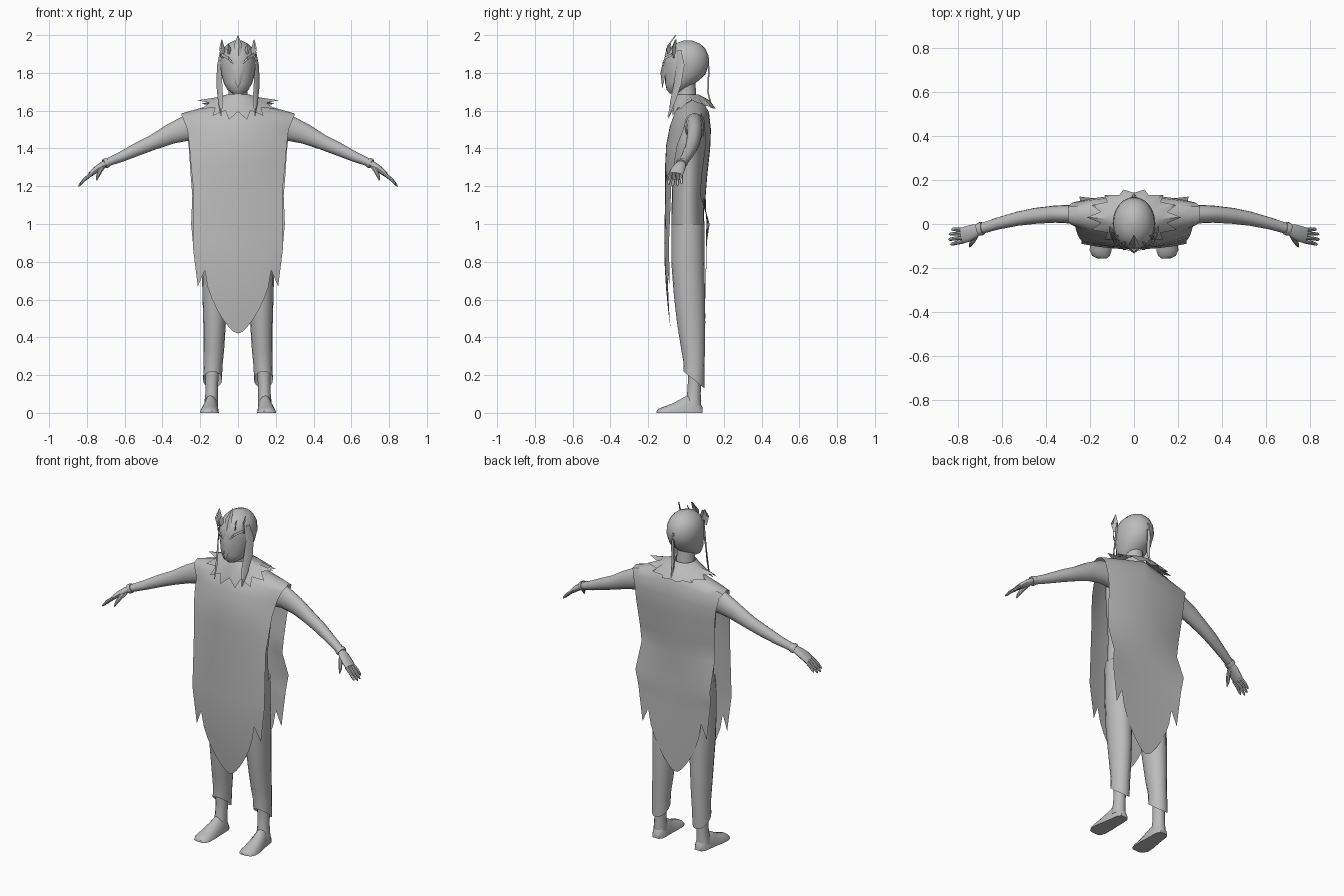
import bpy, math
from mathutils import Vector as V

cloth = bpy.data.materials.new("plain grey")
cloth.diffuse_color = (0.5, 0.5, 0.5, 1)


def make(name, verts, faces, mirror=False):
    me = bpy.data.meshes.new(name)
    me.from_pydata([tuple(v) for v in verts], [], faces)
    me.materials.append(cloth)
    ob = bpy.data.objects.new(name, me)
    bpy.context.collection.objects.link(ob)
    if mirror:
        ob.modifiers.new("mirror", 'MIRROR')
    return ob


def grid_faces(rows, cols, wrap):
    last = cols if wrap else cols - 1
    return [(r * cols + c, r * cols + (c + 1) % cols,
             (r + 1) * cols + (c + 1) % cols, (r + 1) * cols + c)
            for r in range(rows - 1) for c in range(last)]


def loft(name, rings, side, axis=None, n=16, mirror=False, caps=True, floor=False):
    """Ring = (x, y, z, radius along side, other radius, optional slope in y)."""
    pts = [V(r[:3]) for r in rings]
    verts = []
    for i, r in enumerate(rings):
        t = V(axis) if axis else (pts[min(i + 1, len(pts) - 1)] - pts[max(i - 1, 0)]).normalized()
        up = t.cross(V(side)).normalized()
        s = up.cross(t).normalized()
        for k in range(n):
            a = 2 * math.pi * k / n
            p = pts[i] + s * math.cos(a) * r[3] + up * math.sin(a) * r[4]
            if len(r) > 5:
                p.z += r[5] * (p.y - r[1])
            if floor:
                p.z = max(p.z, 0)
            verts.append(p)
    faces = grid_faces(len(rings), n, True)
    if caps:
        m = (len(rings) - 1) * n
        faces += [tuple(reversed(range(n))), tuple(range(m, m + n))]
    return make(name, verts, faces, mirror)


X, Y, Z = (1, 0, 0), (0, 1, 0), (0, 0, 1)

# Head, neck and torso
loft("head", [(0, -.06, 1.69, .025, .025), (0, -.05, 1.71, .055, .052),
              (0, -.03, 1.745, .075, .08), (0, -.005, 1.79, .088, .107),
              (0, .003, 1.85, .097, .12), (0, .004, 1.895, .093, .114),
              (0, .006, 1.93, .077, .095), (0, .008, 1.955, .052, .066),
              (0, .01, 1.972, .016, .02)], X, Z, 24)
loft("neck", [(0, .01, 1.58, .065, .06), (0, .005, 1.66, .05, .05),
              (0, -.005, 1.75, .05, .055)], X, Z)
loft("torso", [(0, .01, .8, .17, .085), (0, .01, .9, .19, .088), (0, .01, 1.15, .18, .085),
               (0, .02, 1.4, .205, .09), (0, .03, 1.52, .22, .075),
               (0, .035, 1.6, .12, .05)], X, Z, 20)

# Beak mask with brows
make("beak", [(0, -.122, 1.86), (.04, -.102, 1.83), (.012, -.118, 1.745),
              (0, -.126, 1.72), (0, -.135, 1.80)],
     [(0, 4, 1), (1, 4, 2), (2, 4, 3)], True)
make("brow", [(.01, -.121, 1.835), (.05, -.112, 1.885), (.085, -.075, 1.905),
              (.088, -.073, 1.89), (.05, -.118, 1.868)],
     [(0, 4, 1), (1, 4, 3, 2)], True)


# Flat strips: hair locks and crown feathers
def strip(name, path, width, mirror=True):
    verts = []
    for (x, y, z), (wx, wy) in zip(path, width):
        verts += [(x - wx, y - wy, z), (x + wx * .2, y - .008, z), (x + wx, y + wy, z)]
    return make(name, verts, grid_faces(len(path), 3, False), mirror)


strip("side_hair_lock", [(.09, -.035, 1.92), (.101, -.03, 1.84), (.099, -.045, 1.74),
                         (.092, -.07, 1.65), (.09, -.09, 1.57)],
      [(.005, .01), (.01, .022), (.016, .02), (.014, .014), (.001, .002)])
strip("back_hair_lock", [(0, .122, 1.88), (0, .124, 1.8), (0, .12, 1.7), (0, .14, 1.615)],
      [(.004, 0), (.012, 0), (.012, 0), (.001, 0)], False)
for i, (x, y, z0, z1, w) in enumerate([(.08, -.06, 1.88, 1.978, .015),
                                       (.045, -.09, 1.9, 1.955, .012)]):
    strip(f"crown_feather_{i + 1}", [(x, y, z0), (x + .004, y - .005, (z0 + z1) / 2),
                                     (x + .006, y + .01, z1)],
          [(w * .7, -.008), (w, -.012), (.001, 0)])
strip("centre_feather", [(0, -.105, 1.89), (0, -.09, 1.945), (0, -.05, 2.0)],
      [(.015, 0), (.022, 0), (.001, 0)], False)

# Poncho draped from the front hem over the shoulders to the back hem
hem = {0: .42, .1: .43, .2: .453, .32: .49, .45: .54, .58: .605, .67: .665,
       .735: .755, .89: .67, 1: .88}
cols = [-u for u in sorted(hem, reverse=True) if u] + sorted(hem)
drape = [(.9, .9, .239, -.115, -.09), (1.2, 1.2, .238, -.11, -.078),
         (1.32, 1.32, .25, -.11, -.062), (1.42, 1.42, .258, -.105, -.045),
         (1.52, 1.5, .268, -.085, -.012), (1.6, 1.555, .29, -.055, 0),
         (1.645, 1.575, .3, -.01, .015), (1.67, 1.585, .3, .04, .045),
         (1.65, 1.575, .3, .09, .078), (1.59, 1.55, .285, .122, .095),
         (1.5, 1.48, .27, .132, .1), (1.4, 1.4, .26, .128, .1),
         (1.25, 1.25, .25, .112, .08), (1.15, 1.15, .242, .104, .075),
         (1.0, 1.0, .248, .108, .125), (.9, .9, .239, .105, .11)]


def drape_row(zc, ze, w, yc, ye):
    return [V((u * w, yc + (ye - yc) * u * u, zc + (ze - zc) * abs(u))) for u in cols]


def hem_row(row, t, sway, lift):
    out = []
    for u, p in zip(cols, row):
        z = p.z + (hem[abs(u)] + lift - p.z) * t
        out.append(V((p.x, p.y + sway * ((.9 - z) / .48) ** 2, z)))
    return out


rows = [drape_row(*d) for d in drape]
front = [hem_row(rows[0], t, .037, 0) for t in (1, .75, .5, .25)]
back = [hem_row(rows[-1], t, -.005, .02) for t in (.25, .5, .75, 1)]
allrows = front + rows + back
make("poncho", [p for r in allrows for p in r], grid_faces(len(allrows), len(cols), False))

# Jagged collar
n = 28
verts = []
for k in range(n):
    a = 2 * math.pi * k / n
    c, s = math.cos(a), math.sin(a)
    tip = k % 2 == 0
    f, b = max(0, -s), max(0, s)
    verts.append((.06 * c, .01 + .058 * s, 1.685))
verts2, verts3 = [], []
for k in range(n):
    a = 2 * math.pi * k / n
    c, s = math.cos(a), math.sin(a)
    f, b = max(0, -s), max(0, s)
    verts2.append((.115 * c, .025 + .1 * s, 1.67 - .035 * f - .015 * b))
    r = (.215, .13) if k % 2 == 0 else (.155, .112)
    drop = .105 if k % 2 == 0 else .06
    verts3.append((r[0] * c, .03 + r[1] * s, 1.655 - drop * f - .045 * b))
make("collar", verts + verts2 + verts3, grid_faces(3, n, True))

# Arms, wrist bands and hands
loft("arm", [(.2, .045, 1.51, .05, .075), (.28, .045, 1.505, .043, .066),
             (.36, .045, 1.475, .039, .053), (.45, .037, 1.432, .036, .04),
             (.53, .024, 1.397, .032, .035), (.62, .002, 1.355, .027, .027),
             (.7, -.022, 1.322, .024, .02)], Y, mirror=True)
loft("wrist_band", [(.688, -.02, 1.328, .029, .025), (.698, -.022, 1.323, .031, .027),
                    (.708, -.025, 1.318, .029, .025)], Y, mirror=True)
loft("palm", [(.7, -.022, 1.322, .022, .018), (.725, -.032, 1.307, .032, .018),
              (.755, -.045, 1.284, .037, .017), (.782, -.052, 1.262, .036, .013)],
     Y, mirror=True)
for i, (y0, y1, reach) in enumerate([(-.08, -.092, .9), (-.062, -.07, 1.04),
                                     (-.043, -.046, 1), (-.026, -.024, .84)]):
    d = V((.064, 0, -.06)) * reach
    loft(f"finger_{i + 1}", [(.775, y0, 1.266, .009, .01),
                             (.775 + d.x * .6, (y0 + y1) / 2, 1.268 + d.z * .55, .009, .009),
                             (.775 + d.x * .95, y1, 1.266 + d.z * .95, .007, .006),
                             (.775 + d.x * 1.05, y1, 1.266 + d.z * 1.08, .002, .002)],
         Y, n=8, mirror=True)
loft("thumb", [(.715, -.04, 1.305, .014, .014), (.73, -.072, 1.28, .012, .012),
               (.743, -.092, 1.252, .009, .009), (.748, -.104, 1.232, .003, .003)],
     X, n=8, mirror=True)

# Loose trousers with slanted cuffs
loft("trouser_leg", [(.1, .01, 1.0, .09, .088), (.105, .01, .8, .088, .088),
                     (.122, .018, .62, .066, .082), (.124, .027, .48, .06, .075),
                     (.128, .037, .34, .055, .063), (.132, .042, .25, .05, .056, -.4),
                     (.135, .042, .175, .05, .055, -.8)],
     X, Z, mirror=True, caps=False)

# Ankles and feet
loft("ankle", [(.134, .048, .3, .04, .042), (.138, .045, .18, .034, .034),
               (.14, .042, .1, .033, .036), (.143, .035, .03, .038, .045)],
     X, Z, 12, True)
loft("foot", [(.14, .087, 0, .022, .03), (.141, .065, 0, .036, .07),
              (.143, .02, 0, .04, .1), (.146, -.02, 0, .043, .078),
              (.15, -.07, 0, .049, .05), (.152, -.12, 0, .05, .032),
              (.15, -.145, 0, .04, .022), (.146, -.156, 0, .022, .01)],
     X, Y, 16, True, floor=True)

# Smooth shading with sharp edges kept
bpy.ops.object.select_all(action='SELECT')
bpy.context.view_layer.objects.active = bpy.data.objects["head"]
bpy.ops.object.shade_smooth_by_angle(angle=math.radians(40))
